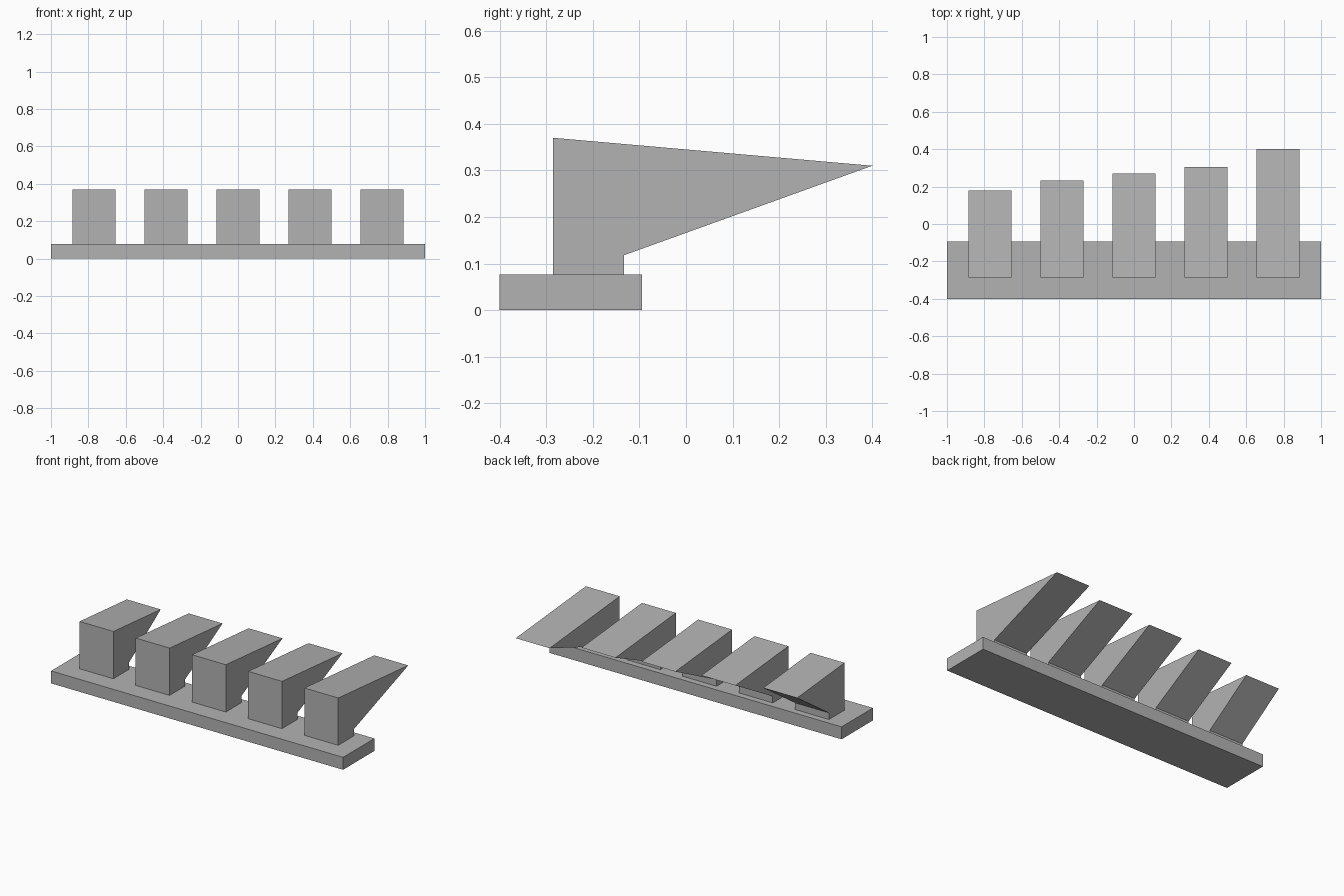
import bpy
import bmesh

if "Cube" in bpy.data.objects:
    bpy.data.objects.remove(bpy.data.objects["Cube"])

grey = bpy.data.materials.new("plain_grey")
grey.diffuse_color = (0.45, 0.45, 0.45, 1)
grey.use_nodes = True
grey.node_tree.nodes["Principled BSDF"].inputs["Base Color"].default_value = grey.diffuse_color


def extrude_profile(name, profile, x_centre, width):
    """Extrude a (y, z) side profile along x into a solid object."""
    bm = bmesh.new()
    face = bm.faces.new([bm.verts.new((x_centre - width / 2, y, z)) for y, z in profile])
    result = bmesh.ops.extrude_face_region(bm, geom=[face])
    moved = [v for v in result["geom"] if isinstance(v, bmesh.types.BMVert)]
    bmesh.ops.translate(bm, verts=moved, vec=(width, 0, 0))
    bmesh.ops.recalc_face_normals(bm, faces=bm.faces)
    mesh = bpy.data.meshes.new(name)
    bm.to_mesh(mesh)
    bm.free()
    mesh.materials.append(grey)
    obj = bpy.data.objects.new(name, mesh)
    bpy.context.collection.objects.link(obj)
    return obj


BASE_TOP = 0.077
FRONT_Y, NECK_Y, NECK_Z, TOP_Z = -0.285, -0.133, 0.118, 0.37
TOP_SLOPE = 0.0875

# Base slab
extrude_profile("base", [(-0.4, 0), (-0.094, 0), (-0.094, BASE_TOP), (-0.4, BASE_TOP)], 0, 2)

# Row of wedges on short necks, each reaching further back than the last
for i, tip_y in enumerate((0.178, 0.233, 0.27, 0.306, 0.4)):
    tip_z = TOP_Z - TOP_SLOPE * (tip_y - FRONT_Y)
    extrude_profile(
        f"wedge_{i + 1}",
        [(FRONT_Y, BASE_TOP), (NECK_Y, BASE_TOP), (NECK_Y, NECK_Z),
         (tip_y, tip_z), (FRONT_Y, TOP_Z)],
        (i - 2) * 0.385, 0.232)
